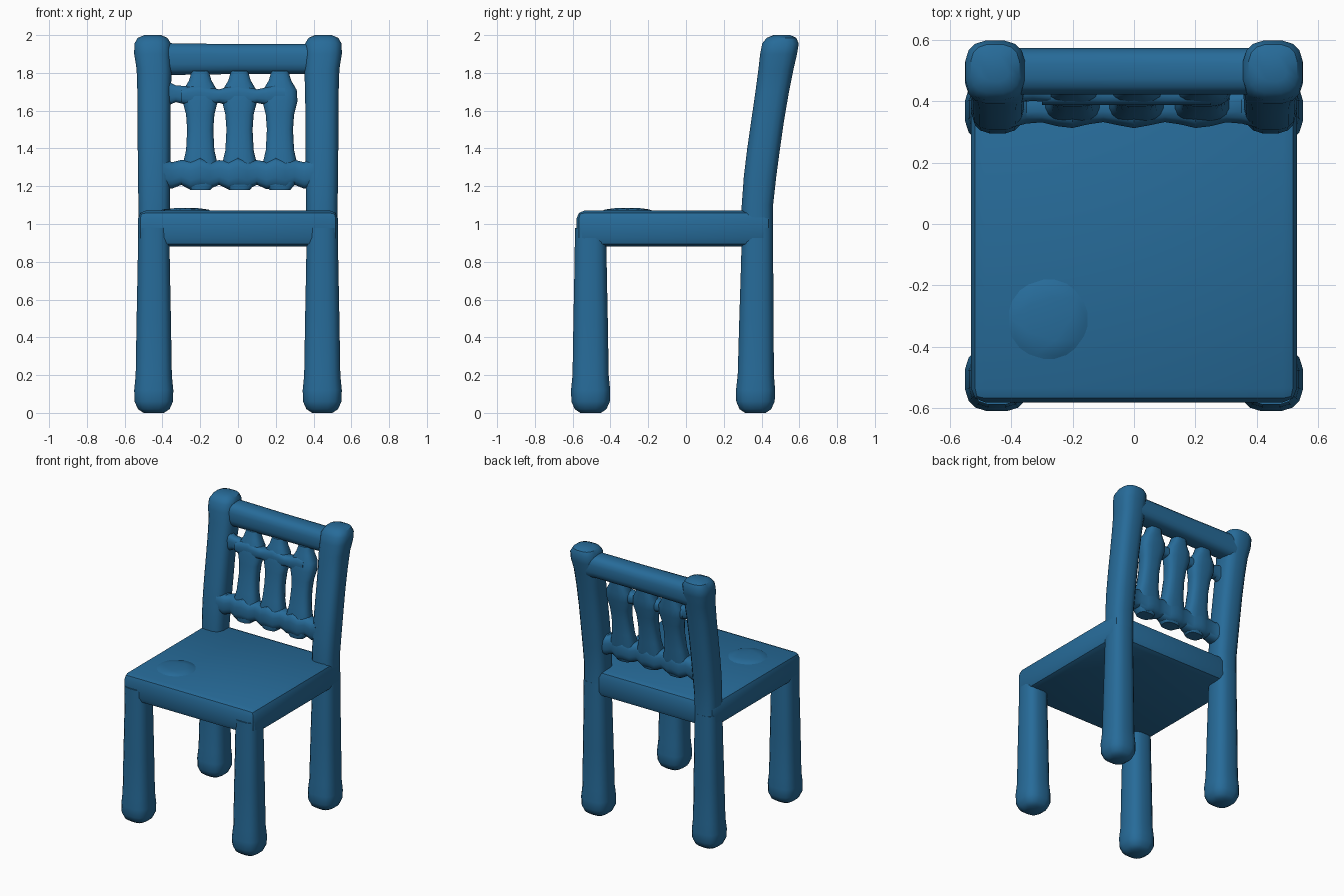
import bpy, bmesh
from math import sin, cos, tau, radians, copysign

old = bpy.data.objects.get("Cube")
if old:
    bpy.data.objects.remove(old, do_unlink=True)

blue = bpy.data.materials.new("blue paint")
blue.use_nodes = True
colour = (0.02, 0.148, 0.32, 1)
blue.diffuse_color = colour
blue.node_tree.nodes["Principled BSDF"].inputs["Base Color"].default_value = colour


def finish(name, bm):
    bmesh.ops.recalc_face_normals(bm, faces=bm.faces)
    mesh = bpy.data.meshes.new(name)
    bm.to_mesh(mesh)
    bm.free()
    mesh.materials.append(blue)
    ob = bpy.data.objects.new(name, mesh)
    bpy.context.scene.collection.objects.link(ob)
    bpy.ops.object.select_all(action='DESELECT')
    ob.select_set(True)
    bpy.context.view_layer.objects.active = ob
    bpy.ops.object.shade_smooth_by_angle(angle=radians(35))
    return ob


def loft(name, rings, along_x=False, sides=16, square=0.7):
    """Rounded-square rings (x, y, z, half width, half depth) skinned into a closed bar."""
    bm = bmesh.new()
    loops = []
    for x, y, z, a, b in rings:
        loop = []
        for i in range(sides):
            t = tau * (i + 0.5) / sides
            u = a * copysign(abs(cos(t)) ** square, cos(t))
            v = b * copysign(abs(sin(t)) ** square, sin(t))
            loop.append(bm.verts.new((x, y + v, z + u) if along_x else (x + u, y + v, z)))
        loops.append(loop)
    for lo, hi in zip(loops, loops[1:]):
        for i in range(sides):
            j = (i + 1) % sides
            bm.faces.new((lo[i], lo[j], hi[j], hi[i]))
    bm.faces.new(loops[0])
    bm.faces.new(loops[-1])
    return finish(name, bm)


def back_y(z):
    """Depth of the back's centre line, leaning rearward with height."""
    return 0.378 + 0.13 * max(0, (z - 1.1) / 0.9) ** 1.25


# Seat slab with rounded edges
bm = bmesh.new()
bmesh.ops.create_cube(bm, size=1)
for v in bm.verts:
    v.co.x *= 1.06
    v.co.y = v.co.y * 1.03 - 0.065
    v.co.z = v.co.z * 0.19 + 0.977
bmesh.ops.bevel(bm, geom=bm.edges[:], offset=0.045, segments=2, profile=0.5, affect='EDGES')
finish("seat", bm)

# Shallow worn bump on the seat
bm = bmesh.new()
bmesh.ops.create_icosphere(bm, subdivisions=2, radius=1)
for v in bm.verts:
    v.co.x = v.co.x * 0.14 - 0.28
    v.co.y = v.co.y * 0.14 - 0.31
    v.co.z = v.co.z * 0.018 + 1.068
finish("seat_bump", bm)

# Legs with swollen feet
leg_profile = [(0.0, 0.055), (0.02, 0.085), (0.06, 0.103), (0.12, 0.105),
               (0.2, 0.097), (0.5, 0.092), (0.8, 0.086), (0.98, 0.084)]
for side, sx in (("right", -1), ("left", 1)):
    for row, y in (("front", -0.505), ("back", 0.367)):
        loft(f"{row}_{side}_leg",
             [(sx * 0.446, y + (0.012 * z if row == "back" else 0), z, r, r)
              for z, r in leg_profile])

    # Leaning back post with rounded knob
    post_profile = [(0.95, 0.084), (1.1, 0.084), (1.25, 0.087), (1.4, 0.088), (1.55, 0.088),
                    (1.7, 0.09), (1.82, 0.094), (1.9, 0.099), (1.955, 0.098),
                    (1.985, 0.08), (2.0, 0.045)]
    loft(f"{side}_back_post",
         [(sx * (0.444 + 0.008 * (z > 1.85)), back_y(z), z, r, r) for z, r in post_profile])

# Thick top rail
loft("top_rail", [(x, 0.497, 1.873, a, 0.077)
                  for x, a in ((-0.44, 0.095), (-0.35, 0.085), (0, 0.08), (0.35, 0.08), (0.44, 0.095))],
     along_x=True)

# Lumpy lower rail, swelling under each slat
xs = [i * 0.05 for i in range(-8, 9)]
loft("lower_rail", [(x, 0.383, 1.265 + 0.008 * cos(tau * x / 0.1),
                     0.075 + 0.009 * cos(tau * x / 0.21), 0.062 + 0.01 * cos(tau * x / 0.21))
                    for x in xs], along_x=True)

# Thin upper rail joining the slats
loft("upper_rail", [(x, 0.432, 1.677, 0.05 + 0.014 * cos(tau * x / 0.21), 0.045)
                    for x in xs if -0.31 < x < 0.29], along_x=True)
loft("upper_rail_end", [(-0.38, 0.435, 1.69, 0.07, 0.04), (-0.33, 0.435, 1.69, 0.045, 0.035),
                        (-0.27, 0.435, 1.68, 0.05, 0.04)], along_x=True)

# Three pinched slats
slat_profile = [(1.18, 0.055), (1.22, 0.09), (1.31, 0.095), (1.39, 0.076), (1.5, 0.07),
                (1.58, 0.076), (1.65, 0.094), (1.71, 0.09), (1.76, 0.06), (1.81, 0.045)]
for name, x in (("right", -0.2), ("middle", 0.008), ("left", 0.222)):
    loft(f"{name}_slat", [(x, back_y(z) - 0.008, z, r, 0.03 + 0.3 * r)
                          for z, r in slat_profile])
